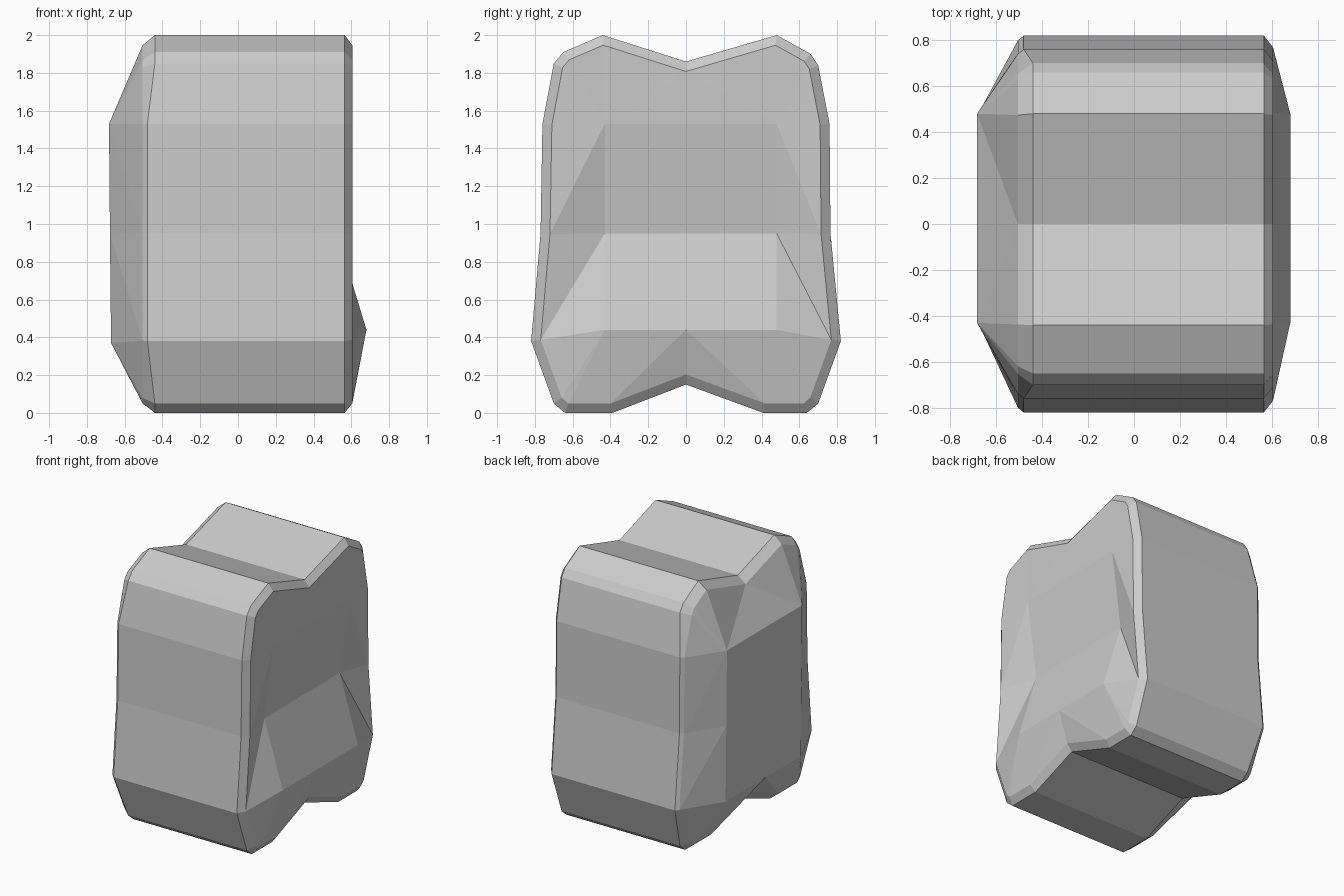
import bpy
import bmesh
from mathutils import Vector

old = bpy.data.objects.get("Cube")
if old:
    bpy.data.objects.remove(old, do_unlink=True)

# One plain stone colour
stone = bpy.data.materials.new("stone grey")
stone.use_nodes = True
colour = (0.6, 0.6, 0.6, 1)
stone.diffuse_color = colour
stone.node_tree.nodes["Principled BSDF"].inputs["Base Color"].default_value = colour

# Side outline (y, z), starting at the bottom notch and going round the back
OUTLINE = [Vector(p) for p in (
    (0, .15), (.41, 0), (.64, 0), (.7, .05), (.82, .38),
    (.765, .95), (.76, 1.53), (.7, 1.84), (.66, 1.9), (.48, 2),
    (0, 1.86), (-.44, 2), (-.65, 1.91), (-.7, 1.85), (-.76, 1.53),
    (-.77, .95), (-.82, .38), (-.7, .05), (-.64, 0), (-.39, 0))]
COUNT = len(OUTLINE)


def inset_point(i, amount):
    """Move an outline point inwards along its mitred corner."""
    here = OUTLINE[i]
    before = (here - OUTLINE[i - 1]).normalized()
    after = (OUTLINE[(i + 1) % COUNT] - here).normalized()
    n1, n2 = Vector((-before.y, before.x)), Vector((-after.y, after.x))
    return here + (n1 + n2) * amount / (1 + n1.dot(n2))


def is_flank(i):
    """True for the tall middle rows, between the feet and the shoulders."""
    return .3 < OUTLINE[i].y < 1.6


def add_side(bm, ring, rows):
    """Close one side with a raised panel of three rows (x, z), front and back."""
    front = [bm.verts.new((x, -.43, z)) for x, z in rows]
    back = [bm.verts.new((x, .48, z)) for x, z in rows]
    centre = bm.verts.new((rows[0][0], 0, rows[0][1]))

    # Panel itself
    bm.faces.new((front[0], centre, back[0], back[1], front[1]))
    bm.faces.new((front[1], back[1], back[2], front[2]))
    bm.faces.new((front[2], back[2], ring[COUNT // 2]))

    # Surround, the same for the front and back halves
    for col, step in ((back, 1), (front, -1)):
        r = [ring[(step * i) % COUNT] for i in range(COUNT // 2 + 1)]
        lo, mid, hi = col
        for face in ((r[0], r[1], centre), (r[1], lo, centre),
                     (r[1], r[2], lo), (r[2], r[3], lo), (r[3], r[4], lo),
                     (r[4], mid, lo), (r[4], r[5], mid),
                     (r[5], hi, mid), (r[5], r[6], hi), (r[6], r[7], hi),
                     (r[7], r[8], hi), (r[8], r[9], hi), (r[9], r[10], hi)):
            bm.faces.new(face)


bm = bmesh.new()

# Four rings across the width: chamfer, body, body, chamfer
right_cap, right_edge, left_edge, left_cap = [], [], [], []
for i, p in enumerate(OUTLINE):
    c = inset_point(i, .05)
    right_cap.append(bm.verts.new((.605, c.x, c.y)))
    right_edge.append(bm.verts.new((.565, p.x, p.y)))
    left_edge.append(bm.verts.new((-.48 if is_flank(i) else -.44, p.x, p.y)))
    c = inset_point(i, .02 if is_flank(i) else .05)
    left_cap.append(bm.verts.new((-.505, c.x, c.y)))

rings = (right_cap, right_edge, left_edge, left_cap)
for a, b in zip(rings, rings[1:]):
    for i in range(COUNT):
        j = (i + 1) % COUNT
        bm.faces.new((a[i], b[i], b[j], a[j]))

# Hollowed side with a low ridge, and the opposite side with a flat raised panel
add_side(bm, right_cap, ((.68, .44), (.525, .95), (.6, 1.53)))
add_side(bm, left_cap, ((-.672, .37), (-.678, .95), (-.683, 1.53)))

bmesh.ops.recalc_face_normals(bm, faces=bm.faces)
mesh = bpy.data.meshes.new("rock_block")
bm.to_mesh(mesh)
bm.free()
mesh.materials.append(stone)
rock = bpy.data.objects.new("rock_block", mesh)
bpy.context.collection.objects.link(rock)
